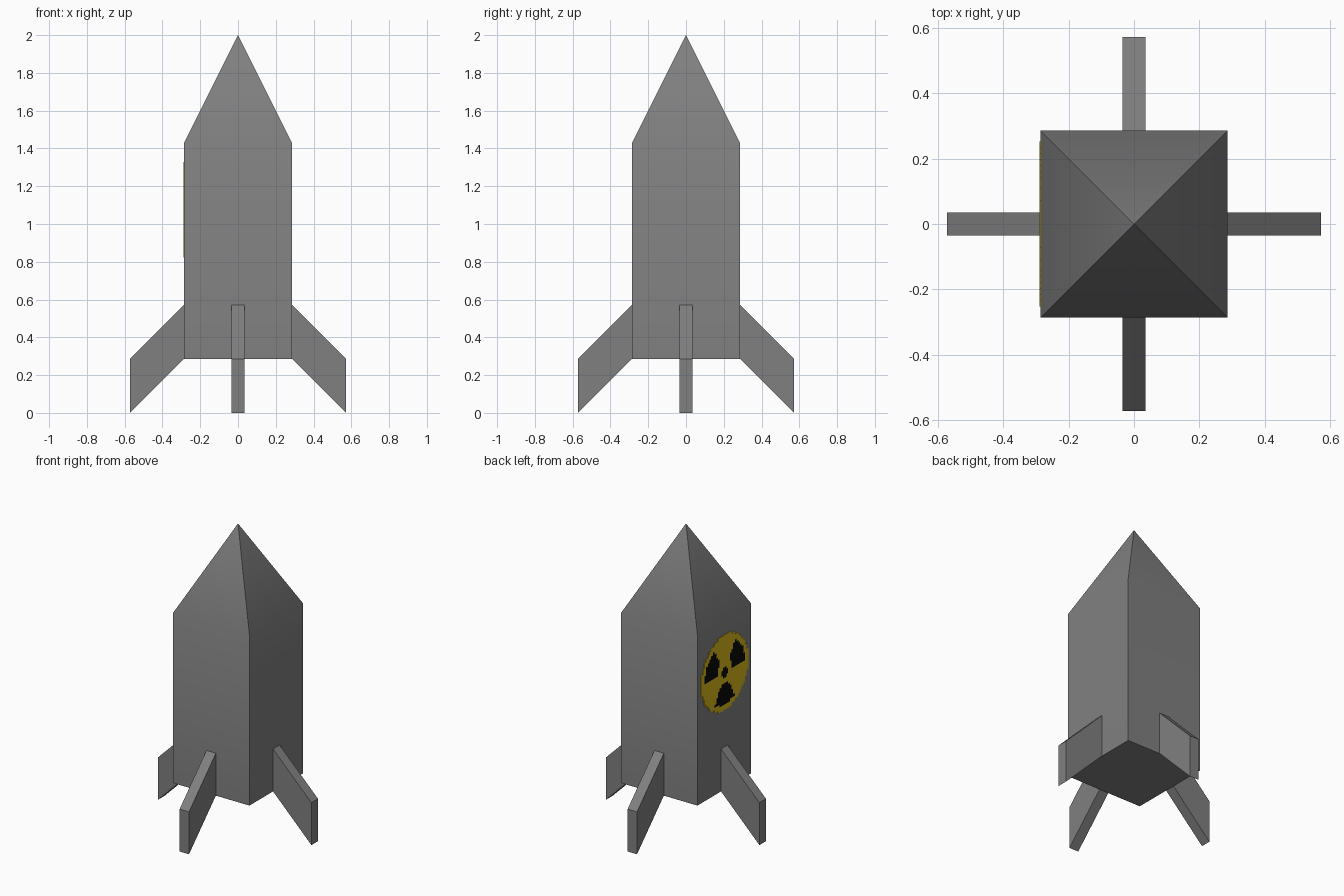
import bpy, bmesh, math
from mathutils import Matrix

cube = bpy.data.objects.get("Cube")
if cube:
    bpy.data.objects.remove(cube, do_unlink=True)

U = 2 / 7            # building unit: half the hull width
HALF_FIN = 0.035     # half the fin thickness


def make_material(name, rgb):
    mat = bpy.data.materials.new(name)
    mat.use_nodes = True
    colour = (*rgb, 1)
    mat.diffuse_color = colour
    mat.node_tree.nodes["Principled BSDF"].inputs["Base Color"].default_value = colour
    return mat


def add_object(name, bm, materials):
    mesh = bpy.data.meshes.new(name)
    bm.to_mesh(mesh)
    bm.free()
    for mat in materials:
        mesh.materials.append(mat)
    obj = bpy.data.objects.new(name, mesh)
    bpy.context.collection.objects.link(obj)
    return obj


grey = make_material("hull grey", (0.216, 0.216, 0.216))
yellow = make_material("warning yellow", (0.72, 0.50, 0.012))
black = make_material("warning black", (0.003, 0.003, 0.003))

# Hull: square body whose top face is poked up into a pyramid nose
bm = bmesh.new()
bmesh.ops.create_cube(bm, size=1, matrix=Matrix.Translation((0, 0, 3 * U))
                      @ Matrix.Diagonal((2 * U, 2 * U, 4 * U, 1)))
top = max(bm.faces, key=lambda f: f.calc_center_median().z)
apex = bmesh.ops.poke(bm, faces=[top])["verts"][0]
apex.co.z = 7 * U
bm.normal_update()
hull = add_object("hull", bm, [grey])
bpy.ops.object.select_all(action="DESELECT")
hull.select_set(True)
bpy.context.view_layer.objects.active = hull
bpy.ops.object.shade_smooth_by_angle(angle=math.radians(30))

# Fins: one swept profile, extruded and turned to each of the four sides
profile = [(U, U), (2 * U, 0), (2 * U, U), (U, 2 * U)]
for name, turn in (("left_fin", 0), ("back_fin", 90), ("right_fin", 180), ("front_fin", 270)):
    bm = bmesh.new()
    face = bm.faces.new([bm.verts.new((x, -HALF_FIN, z)) for x, z in profile])
    side = bmesh.ops.extrude_face_region(bm, geom=[face])["geom"]
    bmesh.ops.translate(bm, vec=(0, 2 * HALF_FIN, 0),
                        verts=[v for v in side if isinstance(v, bmesh.types.BMVert)])
    bmesh.ops.recalc_face_normals(bm, faces=bm.faces)
    bmesh.ops.rotate(bm, verts=bm.verts, matrix=Matrix.Rotation(math.radians(turn), 3, "Z"))
    add_object(name, bm, [grey])

# Hazard sign: a stepped disc of small squares with a three-bladed symbol
CELLS = 28
RADIUS = 0.252
bm = bmesh.new()
bmesh.ops.create_grid(bm, x_segments=CELLS, y_segments=CELLS, size=RADIUS)
outside = [f for f in bm.faces if f.calc_center_median().length > RADIUS]
bmesh.ops.delete(bm, geom=outside, context="FACES")
for f in bm.faces:
    c = f.calc_center_median()
    angle = math.degrees(math.atan2(c.y, c.x))
    off_axis = abs((angle - 30 + 60) % 120 - 60)      # blades at 30, 150 and 270 degrees
    blade = 0.08 < c.length < 0.215 and off_axis < 29
    hub = c.length < 0.034
    f.material_index = 1 if blade or hub else 0
# stand the disc upright on the -x wall, facing outward
place = (Matrix.Translation((-U - 0.003, 0, 1.075))
         @ Matrix.Rotation(math.radians(-90), 4, "Z")
         @ Matrix.Rotation(math.radians(90), 4, "X"))
bmesh.ops.transform(bm, matrix=place, verts=bm.verts)
sign = add_object("hazard_sign", bm, [yellow, black])
solid = sign.modifiers.new("thickness", "SOLIDIFY")
solid.thickness = 0.005
solid.offset = -1
